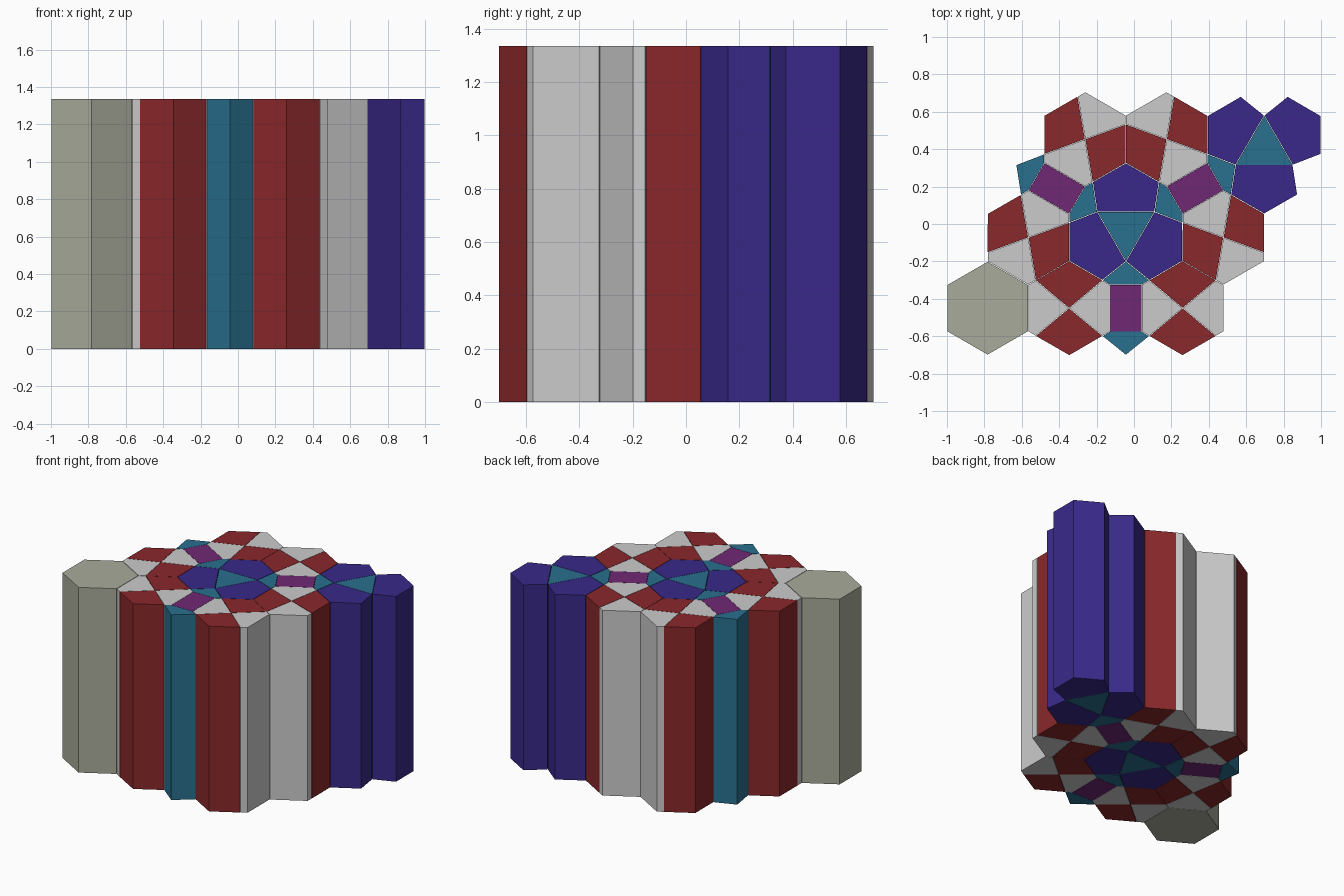
import bpy, bmesh, math

if "Cube" in bpy.data.objects:
    bpy.data.objects.remove(bpy.data.objects["Cube"])

HEIGHT = 1.335
CENTRE = (-0.0435, -0.023)    # centre of the three-fold rosette
CORNER = (0.696, 0.404)       # centre of the back-right cluster
HEXAGON = (-0.7826, -0.45)    # lone hexagonal column
SHRINK = 0.988                # leaves a hairline joint between columns


def material(name, rgb):
    m = bpy.data.materials.new(name)
    m.diffuse_color = (*rgb, 1)
    m.use_nodes = True
    m.node_tree.nodes["Principled BSDF"].inputs["Base Color"].default_value = m.diffuse_color
    return m


RED = material("red", (0.253, 0.021, 0.024))
BLUE = material("blue", (0.041, 0.022, 0.253))
TEAL = material("teal", (0.022, 0.163, 0.274))
PURPLE = material("purple", (0.163, 0.022, 0.179))
STONE = material("stone", (0.393, 0.406, 0.330))


def column(name, outline, mat=None, angle=0, centre=CENTRE, flip=False):
    """Upright prism: outline mirrored if asked, rotated, then placed."""
    c, s = math.cos(math.radians(angle)), math.sin(math.radians(angle))
    mx = sum(p[0] for p in outline) / len(outline)
    my = sum(p[1] for p in outline) / len(outline)
    bm = bmesh.new()
    verts = []
    for x, y in outline:
        x, y = mx + (x - mx) * SHRINK, my + (y - my) * SHRINK
        x = -x if flip else x
        verts.append(bm.verts.new((c * x - s * y + centre[0], s * x + c * y + centre[1], 0)))
    base = bm.faces.new(verts)
    top = bmesh.ops.extrude_face_region(bm, geom=[base], use_keep_orig=True)["geom"]
    bmesh.ops.translate(bm, vec=(0, 0, HEIGHT), verts=[v for v in top if isinstance(v, bmesh.types.BMVert)])
    bmesh.ops.recalc_face_normals(bm, faces=bm.faces)
    mesh = bpy.data.meshes.new(name)
    bm.to_mesh(mesh)
    bm.free()
    if mat:
        mesh.materials.append(mat)
    bpy.context.collection.objects.link(bpy.data.objects.new(name, mesh))


def symmetric(half):
    """Complete a half outline by mirroring it across x = 0."""
    return half + [(-x, y) for x, y in reversed(half) if x]


def across(points):
    """Mirror points across the horizontal line through the bow centre."""
    return [(x, 2 * BOW[1] - y) for x, y in points]


# Shared corner points, relative to a rosette centre
BOW = (0.3035, -0.4269)
TIP = (0, -0.177)
SIDE, SIDE2 = (0.125, -0.2778), (0.482, -0.2778)
APEX = (0.3025, -0.1745)
NOTCH, NOTCH2 = (0.085, -0.3014), (0.522, -0.3014)

triangle = [TIP, (0.1533, 0.0885), (-0.1533, 0.0885)]
pentagon = symmetric([(0.1533, 0.0885), (0.178, 0.247), (0, 0.349)])
teal_cap = symmetric([TIP, SIDE, NOTCH])
teal_end = across(teal_cap)
bar = symmetric([NOTCH, across([NOTCH])[0]])
kite = [BOW, SIDE, APEX, SIDE2]
wing_inner = [BOW, SIDE, NOTCH] + across([NOTCH, SIDE])
wing_outer = [BOW, SIDE2, NOTCH2] + across([NOTCH2, SIDE2])

# Blue clusters: central one and the one at the back-right corner
for label, centre, turn in (("central", CENTRE, 0), ("corner", CORNER, 180)):
    column(label + "_triangle", triangle, TEAL, turn, centre)
    for a in (0, 120, 240):
        column(label + "_pentagon", pentagon, BLUE, turn + a, centre)

# Three arms of the rosette
for a in (0, 120, 240):
    column("inner_wedge", teal_cap, TEAL, a)
    column("arm_bar", bar, PURPLE, a)
    column("outer_wedge", teal_end, TEAL, a)
    for flip in (False, True):
        column("inner_kite", kite, RED, a, flip=flip)
        column("outer_kite", across(kite), RED, a, flip=flip)
        column("inner_wing", wing_inner, None, a, flip=flip)
        column("outer_wing", wing_outer, None, a, flip=flip)

# Lone hexagon at the front left
hexagon = [(0.251 * math.sin(k * math.pi / 3), 0.251 * math.cos(k * math.pi / 3)) for k in range(6)]
column("hexagon_column", hexagon, STONE, 0, HEXAGON)
